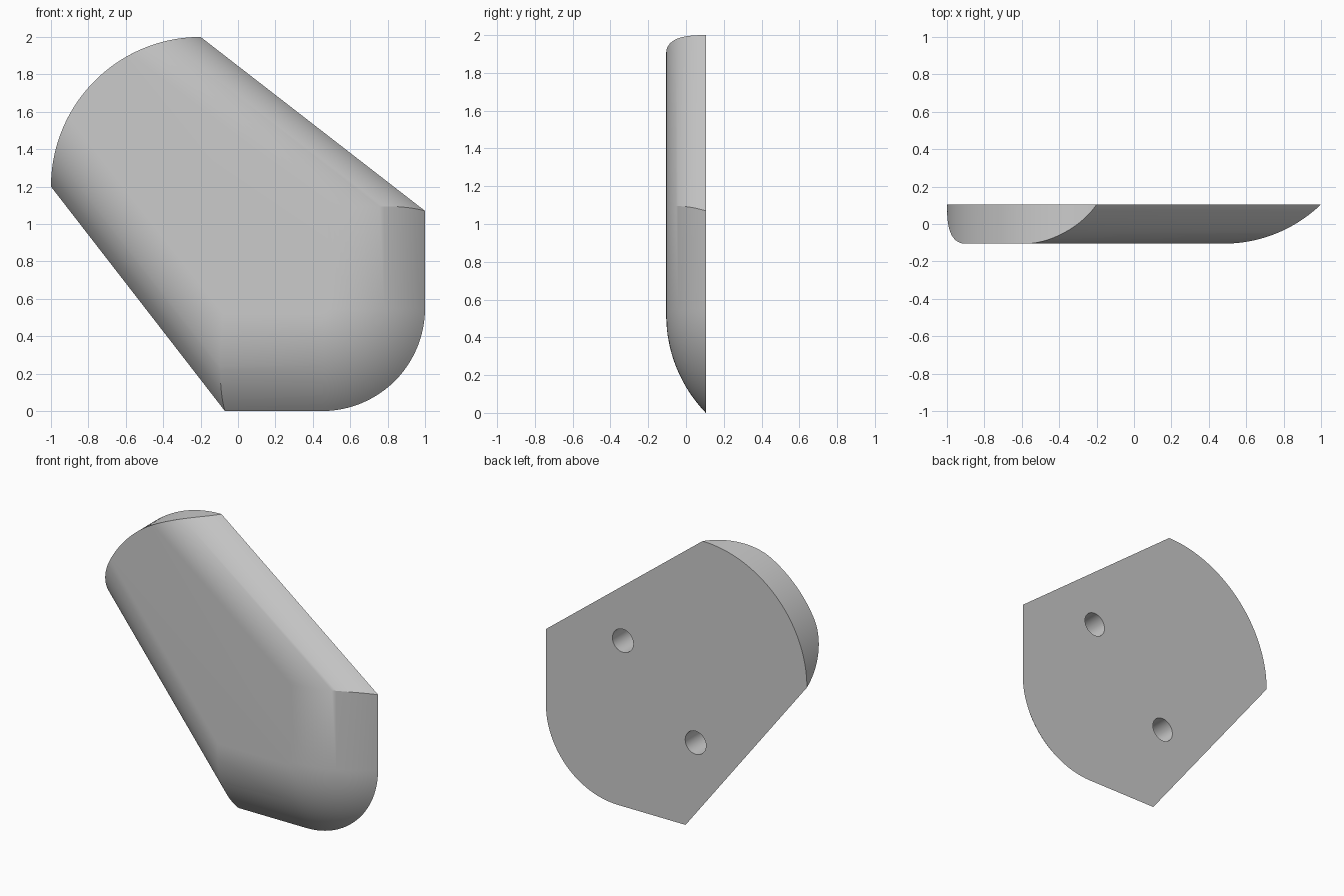
import bpy, bmesh
from math import acos, atan2, cos, sin, pi, radians, sqrt, hypot
from mathutils import Matrix

if "Cube" in bpy.data.objects:
    bpy.data.objects.remove(bpy.data.objects["Cube"], do_unlink=True)

HALF = 0.105              # half of the plate thickness
THICK = 2 * HALF
LOW_INSET, SIDE_INSET = 0.52, 0.31
CAP_R, CAP_X, CAP_Z = 0.8, -0.2, 1.2
BALL_R, BALL_X, BALL_Z = 0.55, 0.45, 0.55
FOOT_X = -0.07            # lower corner of the slanted side
LAYERS, ARC = 20, 24

grey = bpy.data.materials.new("light grey")
grey.use_nodes = True
colour = (0.6, 0.6, 0.6, 1)
grey.diffuse_color = colour
grey.node_tree.nodes["Principled BSDF"].inputs["Base Color"].default_value = colour


def inset(depth, width):
    """Inset of a circular edge rounding that ends tangent to the front face."""
    radius = (width ** 2 + THICK ** 2) / (2 * THICK)
    rest = THICK - depth
    return width - sqrt(max(0, radius ** 2 - (radius - rest) ** 2))


def outline(depth):
    """Outline at one depth: half is computed, half mirrored on the diagonal."""
    low, side = inset(depth, LOW_INSET), inset(depth, SIDE_INSET)
    dx, dz = CAP_Z, FOOT_X - CAP_X + CAP_R
    length = hypot(dx, dz)
    nx, nz = dx / length, dz / length
    # Round cap, cut by the inset slanted side
    dist = (CAP_X - FOOT_X) * nx + CAP_Z * nz
    end = atan2(nz, nx) + acos((side - dist) / CAP_R)
    start = 0.75 * pi
    half = []
    for i in range(ARC + 1):
        a = start + (end - start) * i / ARC
        half.append((CAP_X + CAP_R * cos(a), CAP_Z + CAP_R * sin(a)))
    # Lower corner, then the first half of the rounded corner
    half.append((FOOT_X + (side - low * nz) / nx, low))
    for i in range(ARC // 2 + 1):
        a = 1.5 * pi + pi / 4 * i / (ARC // 2)
        half.append((BALL_X + (BALL_R - low) * cos(a), BALL_Z + (BALL_R - low) * sin(a)))
    return half + [(1 - z, 1 - x) for x, z in reversed(half[1:-1])]


# Plate body: stacked outlines from the flat back to the front
bm = bmesh.new()
rings = []
for k in range(LAYERS + 1):
    depth = THICK * (1 - (1 - k / LAYERS) ** 2)
    rings.append([bm.verts.new((x, HALF - depth, z)) for x, z in outline(depth)])
for a, b in zip(rings, rings[1:]):
    for i in range(len(a)):
        j = (i + 1) % len(a)
        bm.faces.new((a[i], a[j], b[j], b[i]))
bm.faces.new(rings[0])
bm.faces.new(rings[-1])
bmesh.ops.recalc_face_normals(bm, faces=bm.faces)
mesh = bpy.data.meshes.new("plate_body")
bm.to_mesh(mesh)
bm.free()
body = bpy.data.objects.new("plate_body", mesh)
bpy.context.collection.objects.link(body)
mesh.materials.append(grey)

# Two blind mounting holes in the back
HOLE_R, HOLE_DEPTH = 0.08, 0.19
bm = bmesh.new()
hole = (0.41, 1.147)
for x, z in (hole, (1 - hole[1], 1 - hole[0])):
    place = Matrix.Translation((x, HALF, z)) @ Matrix.Rotation(pi / 2, 4, "X")
    bmesh.ops.create_cone(bm, cap_ends=True, segments=32, radius1=HOLE_R,
                          radius2=HOLE_R, depth=2 * HOLE_DEPTH, matrix=place)
cut_mesh = bpy.data.meshes.new("hole_cutter")
bm.to_mesh(cut_mesh)
bm.free()
cut_mesh.materials.append(grey)
cutter = bpy.data.objects.new("hole_cutter", cut_mesh)
cutter.hide_render = True
bpy.context.collection.objects.link(cutter)

bpy.ops.object.select_all(action="DESELECT")
body.select_set(True)
bpy.context.view_layer.objects.active = body
cut = body.modifiers.new("holes", "BOOLEAN")
cut.operation = "DIFFERENCE"
cut.solver = "EXACT"
cut.object = cutter
bpy.ops.object.modifier_apply(modifier=cut.name)
bpy.data.objects.remove(cutter, do_unlink=True)
bpy.ops.object.shade_smooth_by_angle(angle=radians(25))
